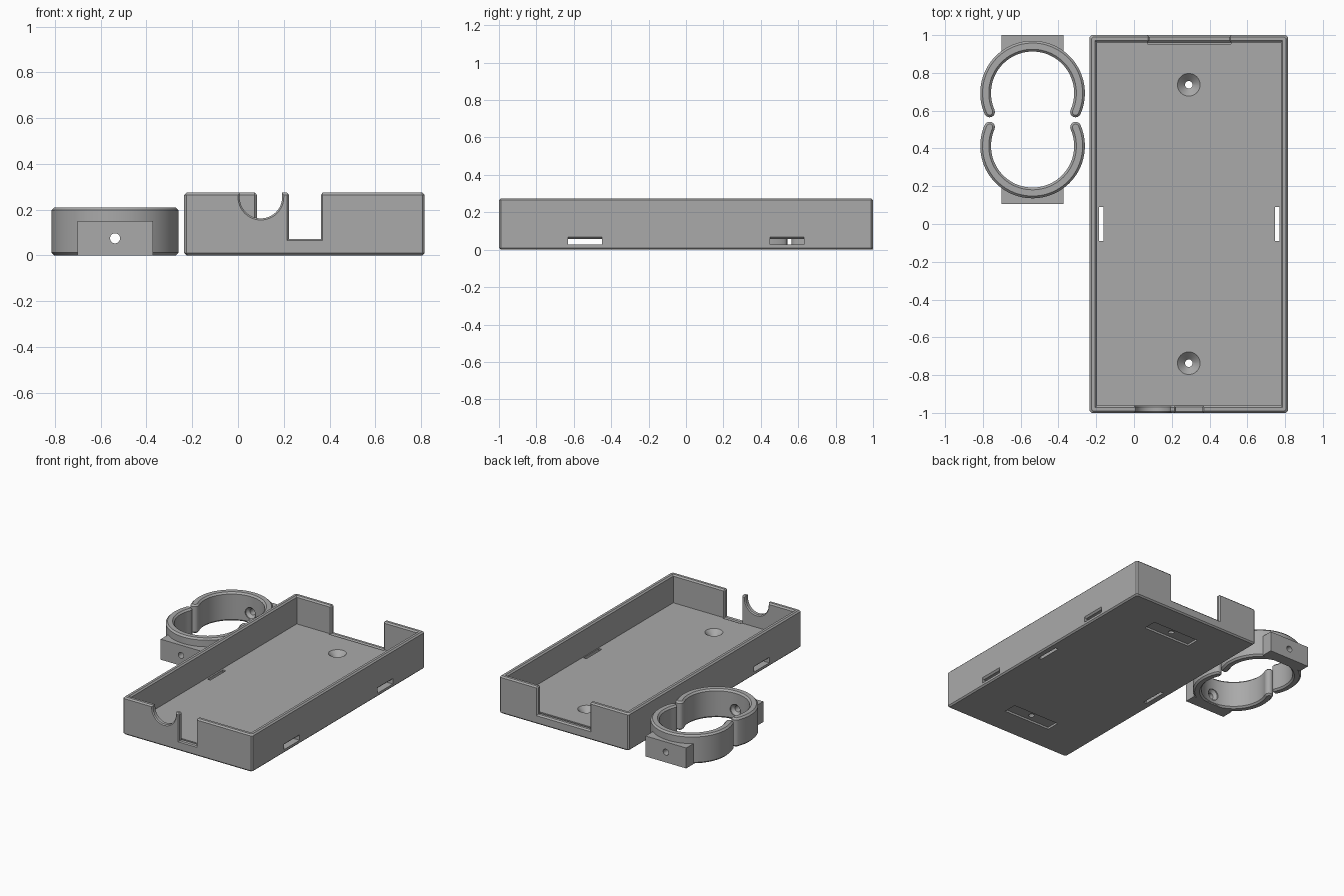
import bpy, bmesh, math

if "Cube" in bpy.data.objects:
    bpy.data.objects.remove(bpy.data.objects["Cube"])

grey = bpy.data.materials.new("plain grey")
grey.diffuse_color = (0.40, 0.40, 0.40, 1)
grey.use_nodes = True
grey.node_tree.nodes["Principled BSDF"].inputs["Base Color"].default_value = grey.diffuse_color


def loft(name, layers):
    """Solid skinned through matching closed outlines, capped at both ends."""
    bm = bmesh.new()
    rings = [[bm.verts.new(p) for p in layer] for layer in layers]
    n = len(rings[0])
    for a, b in zip(rings, rings[1:]):
        for i in range(n):
            j = (i + 1) % n
            bm.faces.new((a[i], a[j], b[j], b[i]))
    bm.faces.new(rings[0][::-1])
    bm.faces.new(rings[-1])
    bmesh.ops.recalc_face_normals(bm, faces=bm.faces)
    me = bpy.data.meshes.new(name)
    bm.to_mesh(me)
    bm.free()
    ob = bpy.data.objects.new(name, me)
    bpy.context.collection.objects.link(ob)
    me.materials.append(grey)
    return ob


def rect(x0, x1, y0, y1, z, c=0.0):
    """Horizontal rectangle, optionally with clipped corners."""
    if not c:
        return [(x0, y0, z), (x1, y0, z), (x1, y1, z), (x0, y1, z)]
    return [(x0 + c, y0, z), (x1 - c, y0, z), (x1, y0 + c, z), (x1, y1 - c, z),
            (x1 - c, y1, z), (x0 + c, y1, z), (x0, y1 - c, z), (x0, y0 + c, z)]


def box(name, x0, x1, y0, y1, z0, z1):
    return loft(name, [rect(x0, x1, y0, y1, z) for z in (z0, z1)])


def circle(r, place, n=32):
    return [place(r * math.cos(2 * math.pi * i / n), r * math.sin(2 * math.pi * i / n))
            for i in range(n)]


def boolean(ob, tool, op='DIFFERENCE'):
    mod = ob.modifiers.new("boolean", 'BOOLEAN')
    mod.object, mod.operation, mod.solver = tool, op, 'EXACT'
    bpy.context.view_layer.objects.active = ob
    bpy.ops.object.modifier_apply(modifier=mod.name)
    bpy.data.objects.remove(tool)


def finish(ob):
    bpy.ops.object.select_all(action='DESELECT')
    ob.select_set(True)
    bpy.context.view_layer.objects.active = ob
    bpy.ops.object.shade_smooth_by_angle(angle=math.radians(25))


# ---- tray: chamfered block, hollowed ----
X0, X1, H, FLOOR, WALL, C = -0.235, 0.815, 0.275, 0.07, 0.038, 0.01
MID = (X0 + X1) / 2
tray = loft("tray", [rect(X0 + i, X1 - i, -1 + i, 1 - i, z, C)
                     for i, z in ((C, 0), (0, C), (0, H - C), (C, H))])
boolean(tray, loft("cavity", [
    rect(X0 + w, X1 - w, -1 + w, 1 - w, z)
    for w, z in ((WALL, FLOOR), (WALL, H - C), (WALL - C, H), (WALL - C, H + 0.1))]))


# ---- wall notches with chamfered edges ----
def notch(outline, side, f):
    """Cut through an end wall; outline(grow) gives (x, z) points."""
    layers = [(0.99 - WALL, f), (1 - WALL, f), (1 - WALL + f, 0), (1 - f, 0), (1, f), (1.02, f)]
    boolean(tray, loft("notch", [[(x, side * y, z) for x, z in outline(g)]
                                 for y, g in layers]))


def square_notch(x0, x1):
    return lambda g: [(x0 - g, FLOOR + 0.002 - g), (x1 + g, FLOOR + 0.002 - g),
                      (x1 + g, H - C), (x1 + g + C, H + 0.002),
                      (x1 + g + C, 0.4), (x0 - g - C, 0.4),
                      (x0 - g - C, H + 0.002), (x0 - g, H - C)]


def round_notch(g):
    r = 0.093 + g
    pts = [(0.1 + r * math.cos(a), 0.255 + r * math.sin(a))
           for a in (math.pi + math.pi * i / 24 for i in range(25))]
    return pts + [(0.1 + r, 0.4), (0.1 - r, 0.4)]


notch(square_notch(0.082, 0.503), 1, 0.01)
notch(square_notch(0.222, 0.362), -1, 0.007)
notch(round_notch, -1, 0.007)

# ---- strap tunnels across the floor, flared upward at the outer faces ----
for y in (-0.54, 0.54):
    tunnel = [[(x, y - 0.09, 0.027), (x, y + 0.09, 0.027),
               (x, y + 0.09, t), (x, y - 0.09, t)]
              for x, t in ((X0 - 0.01, 0.068), (X0, 0.068), (X0 + 0.012, 0.056),
                           (X1 - 0.012, 0.056), (X1, 0.068), (X1 + 0.01, 0.068))]
    boolean(tray, loft("tunnel", tunnel))

# ---- drain slots through the floor beside the long walls ----
for x in (-0.173, 0.758):
    boolean(tray, box("floor_slot", x - 0.012, x + 0.012, -0.09, 0.09, -0.1, 0.15))

# ---- countersunk screw holes with a shallow pocket underneath ----
for y in (-0.737, 0.737):
    boolean(tray, box("pocket", MID - 0.19, MID + 0.19, y - 0.05, y + 0.05, -0.05, 0.015))
    boolean(tray, loft("screw_hole", [
        circle(r, lambda u, v, z=z: (MID + u, y + v, z))
        for r, z in ((0.02, -0.05), (0.02, 0.03), (0.06, FLOOR), (0.06, 0.1))]))
finish(tray)

# ---- clip rings: open C with round tips, mounting pad and screw hole ----
CX, RO, RI, RH = -0.537, 0.277, 0.22, 0.21
RM, TIP, OPEN = (RO + RI) / 2, (RO - RI) / 2, math.radians(23.7)


def c_outline(cy, s, inset, z):
    t = TIP - inset
    a0, a1 = -OPEN, math.pi + OPEN
    n, m = 56, 8
    span = [a0 + (a1 - a0) * i / n for i in range(n + 1)]
    pts = [((RM + t) * math.cos(a), (RM + t) * math.sin(a)) for a in span]
    for i in range(1, m):
        b = a1 + math.pi * i / m
        pts.append((RM * math.cos(a1) + t * math.cos(b), RM * math.sin(a1) + t * math.sin(b)))
    pts += [((RM - t) * math.cos(a), (RM - t) * math.sin(a)) for a in reversed(span)]
    for i in range(1, m):
        b = a0 + math.pi + math.pi * i / m
        pts.append((RM * math.cos(a0) + t * math.cos(b), RM * math.sin(a0) + t * math.sin(b)))
    return [(CX + x, cy + s * y, z) for x, y in pts]


for name, cy, s in (("back_clip", 0.693, 1), ("front_clip", 0.413, -1)):
    clip = loft(name, [c_outline(cy, s, i, z) for i, z in
                       ((0.012, 0), (0, 0.012), (0, RH - 0.012), (0.012, RH))])
    ya, yb = sorted((cy + s * 0.2225, cy + s * 0.307))
    boolean(clip, box("pad", CX - 0.165, CX + 0.165, ya, yb, 0, 0.15), 'UNION')
    boolean(clip, loft("pad_hole", [
        circle(r, lambda u, v, d=d: (CX + u, cy + s * d, 0.075 + v))
        for r, d in ((0.042, 0.19), (0.042, 0.225), (0.022, 0.245), (0.022, 0.33))]))
    finish(clip)
